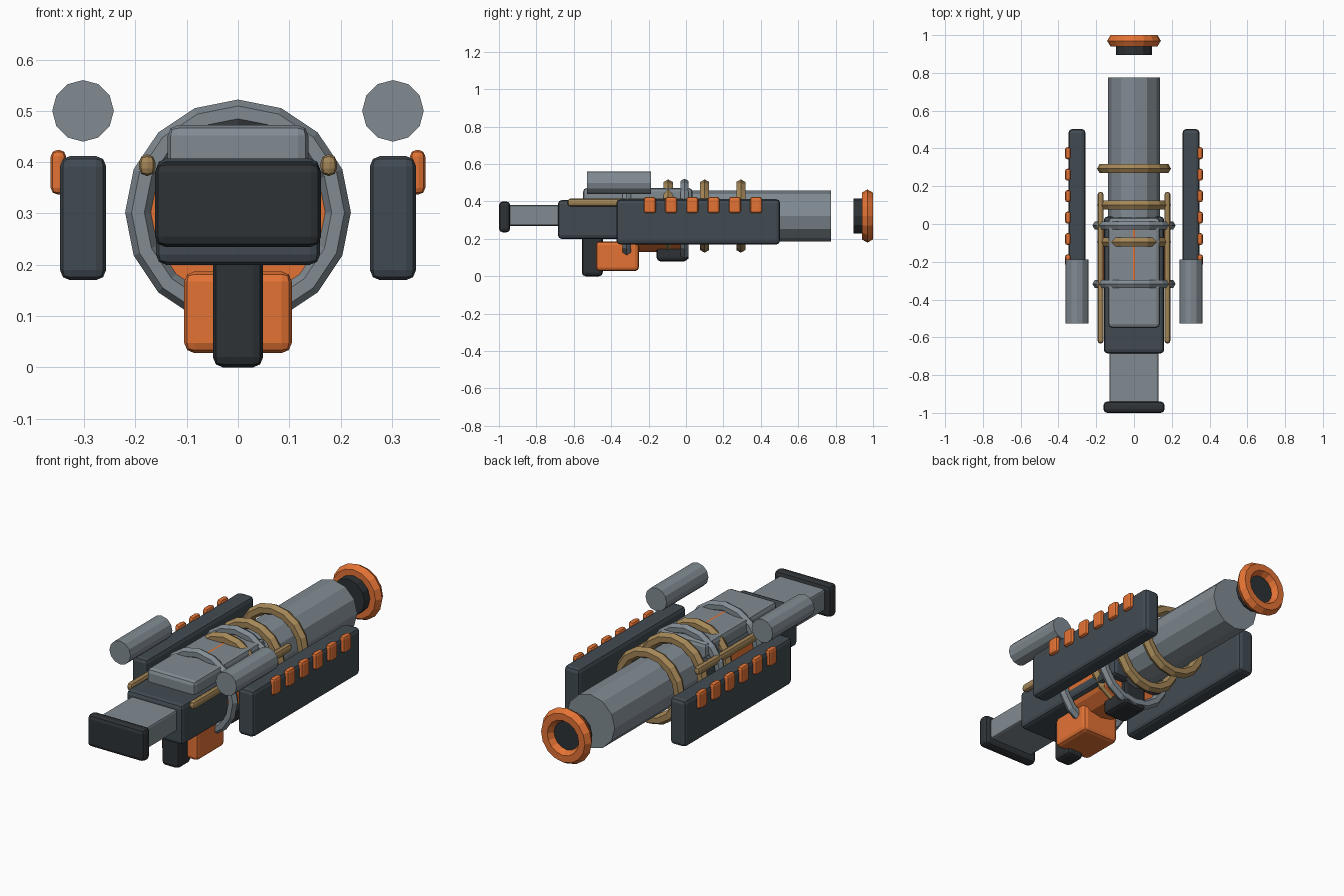
import bpy
from math import pi

if "Cube" in bpy.data.objects:
    bpy.data.objects.remove(bpy.data.objects["Cube"])


def mat(name, rgb):
    m = bpy.data.materials.new(name)
    m.diffuse_color = (*rgb, 1)
    m.use_nodes = True
    m.node_tree.nodes["Principled BSDF"].inputs["Base Color"].default_value = m.diffuse_color
    return m


STEEL = mat("steel", (0.22, 0.26, 0.29))
SLATE = mat("slate", (0.053, 0.07, 0.085))
BLACK = mat("black", (0.027, 0.032, 0.036))
ORANGE = mat("orange", (0.77, 0.17, 0.035))
BRASS = mat("brass", (0.37, 0.24, 0.095))


def finish(name, m):
    ob = bpy.context.object
    ob.name = name
    ob.data.materials.append(m)
    return ob


def box(name, x, y, z, m, bevel=0.02):
    """Bevelled block from (min, max) ranges."""
    bpy.ops.mesh.primitive_cube_add(size=1)
    ob = finish(name, m)
    for v in ob.data.vertices:
        v.co = [a + (b - a) * (c + 0.5) for (a, b), c in zip((x, y, z), v.co)]
    mod = ob.modifiers.new("Bevel", 'BEVEL')
    mod.width, mod.segments = bevel, 2
    return ob


def tube(name, x, z, r, y0, y1, m, sides=12):
    """Faceted cylinder lying along y."""
    bpy.ops.mesh.primitive_cylinder_add(vertices=sides, radius=r, depth=y1 - y0,
                                        location=(x, (y0 + y1) / 2, z), rotation=(pi / 2, 0, 0))
    return finish(name, m)


def ring(name, y, z, major, minor, m):
    """Faceted hoop around the y axis."""
    bpy.ops.mesh.primitive_torus_add(major_segments=16, minor_segments=6,
                                     major_radius=major, minor_radius=minor,
                                     location=(0, y, z), rotation=(pi / 2, 0, 0))
    return finish(name, m)


# Stock and receiver
box("butt_plate", (-0.162, 0.162), (-1.0, -0.94), (0.235, 0.40), BLACK)
box("stock", (-0.13, 0.13), (-0.96, -0.66), (0.27, 0.38), STEEL, 0.01)
box("receiver", (-0.16, 0.16), (-0.685, 0.04), (0.20, 0.407), SLATE)
box("top_cover", (-0.137, 0.137), (-0.55, 0.035), (0.36, 0.472), STEEL)

# Grip, magazine and fore grip
box("grip", (-0.049, 0.049), (-0.557, -0.445), (0.0, 0.24), BLACK)
box("magazine", (-0.105, 0.105), (-0.482, -0.252), (0.028, 0.187), ORANGE)
box("fore_grip", (-0.07, 0.07), (-0.157, 0.01), (0.08, 0.22), BLACK)

# Energy core with its clamp rings
tube("core", 0, 0.302, 0.171, -0.315, -0.01, ORANGE, 16)
for i, y in enumerate((-0.317, -0.008)):
    ring(f"clamp_ring_{i}", y, 0.302, 0.195, 0.025, STEEL)

# Barrel, coils and muzzle
tube("barrel", 0, 0.322, 0.137, 0.0, 0.775, STEEL)
for i, y in enumerate((-0.095, 0.1, 0.293)):
    ring(f"coil_{i}", y, 0.322, 0.168, 0.028, BRASS)
tube("muzzle_collar", 0, 0.322, 0.094, 0.895, 0.965, BLACK)
ring("muzzle_ring", 0.97, 0.322, 0.107, 0.035, ORANGE)

# Mirrored side parts
for s, side in ((-1, "left"), (1, "right")):
    def span(a, b):
        return tuple(sorted((s * a, s * b)))
    box(f"side_panel_{side}", span(0.257, 0.347), (-0.372, 0.503), (0.17, 0.412), SLATE)
    for i in range(6):
        y = -0.193 + i * 0.1135
        box(f"panel_stud_{side}_{i}", span(0.335, 0.365), (y - 0.032, y + 0.032),
            (0.337, 0.424), ORANGE, 0.013)
    tube(f"upper_tube_{side}", s * 0.302, 0.5, 0.06, -0.528, -0.188, STEEL)
    box(f"side_rod_{side}", span(0.161, 0.193), (-0.633, 0.17), (0.373, 0.415), BRASS, 0.015)
